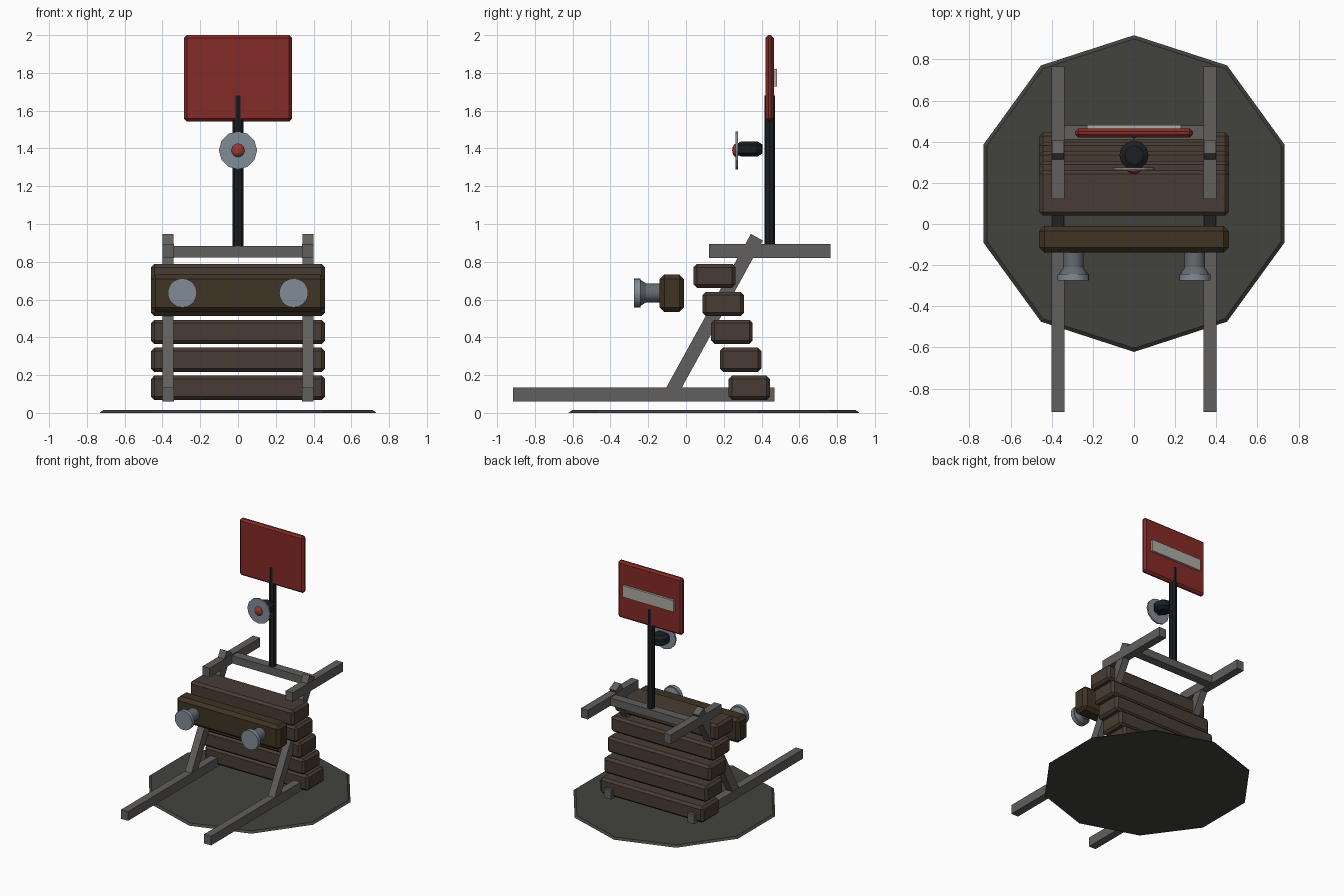
import bpy, bmesh, math
from mathutils import Matrix, Vector

if "Cube" in bpy.data.objects:
    bpy.data.objects.remove(bpy.data.objects["Cube"])


def material(name, rgb):
    m = bpy.data.materials.new(name)
    m.diffuse_color = (*rgb, 1)
    m.use_nodes = True
    m.node_tree.nodes["Principled BSDF"].inputs["Base Color"].default_value = m.diffuse_color
    return m


STEEL = material("weathered_steel", (0.12, 0.115, 0.11))
WOOD = material("sleeper_wood", (0.065, 0.046, 0.033))
DARK_WOOD = material("beam_wood", (0.05, 0.033, 0.017))
GRAVEL = material("gravel", (0.055, 0.055, 0.048))
RED = material("sign_red", (0.23, 0.024, 0.02))
BLACK = material("black_iron", (0.012, 0.014, 0.016))
PLATE = material("bright_steel", (0.22, 0.26, 0.31))
BUFFER = material("buffer_steel", (0.13, 0.145, 0.165))
PALE = material("pale_strip", (0.42, 0.41, 0.37))
LENS = material("lens_red", (0.32, 0.04, 0.03))


def finish(name, bm, mat, bevel=0):
    bmesh.ops.recalc_face_normals(bm, faces=bm.faces)
    me = bpy.data.meshes.new(name)
    bm.to_mesh(me)
    bm.free()
    me.materials.append(mat)
    ob = bpy.data.objects.new(name, me)
    bpy.context.collection.objects.link(ob)
    if bevel:
        mod = ob.modifiers.new("chamfer", "BEVEL")
        mod.width, mod.segments = bevel, 1
    return ob


def box(name, x, y, z, mat, bevel=0):
    """Box from (min, max) pairs."""
    bm = bmesh.new()
    bmesh.ops.create_cube(bm, size=1)
    for v in bm.verts:
        v.co = [sum(r) / 2 + c * (r[1] - r[0]) for r, c in zip((x, y, z), v.co)]
    return finish(name, bm, mat, bevel)


def lathe(name, profile, sides, loc, mat, forward=False, smooth=False):
    """Closed turned solid from (radius, height) pairs; forward points its axis to -y."""
    bm = bmesh.new()
    rings = [[bm.verts.new((r * math.sin(2 * math.pi * i / sides),
                            r * math.cos(2 * math.pi * i / sides), h))
              for i in range(sides)] for r, h in profile]
    for a, b in zip(rings, rings[1:]):
        for i in range(sides):
            j = (i + 1) % sides
            bm.faces.new((a[i], a[j], b[j], b[i]))
    bm.faces.new(rings[0])
    bm.faces.new(rings[-1])
    rot = Matrix.Rotation(math.pi / 2, 4, "X") if forward else Matrix()
    bm.transform(Matrix.Translation(loc) @ rot)
    ob = finish(name, bm, mat)
    if smooth:
        bpy.ops.object.select_all(action="DESELECT")
        ob.select_set(True)
        bpy.context.view_layer.objects.active = ob
        bpy.ops.object.shade_smooth_by_angle(angle=math.radians(30))
    return ob


def bar_between(name, x, start, end, width, depth, mat):
    """Square-cut bar in a yz plane."""
    a, b = Vector((x, *start)), Vector((x, *end))
    d = b - a
    bm = bmesh.new()
    bmesh.ops.create_cube(bm, size=1)
    bm.transform(Matrix.Translation((a + b) / 2)
                 @ Matrix.Rotation(-math.atan2(d.y, d.z), 4, "X")
                 @ Matrix.Diagonal((width, depth, d.length, 1)))
    return finish(name, bm, mat)


# Ground pad
lathe("ground_pad", [(0.77, 0), (0.752, 0.014)], 10, (0, 0.148, 0), GRAVEL)

# Steel frame on both sides
for side, s in (("left", -1), ("right", 1)):
    x = (s * 0.37 - 0.031, s * 0.37 + 0.031)
    box(f"{side}_lower_rail", x, (-0.915, 0.468), (0.06, 0.134), STEEL)
    box(f"{side}_upper_rail", x, (0.122, 0.766), (0.82, 0.893), STEEL)
    bar_between(f"{side}_brace", s * 0.37, (-0.082, 0.1), (0.375, 0.93), 0.058, 0.072, STEEL)
box("frame_crossbar", (-0.345, 0.345), (0.41, 0.48), (0.822, 0.884), STEEL)

# Stepped stack of sleepers
for i in range(5):
    y, z = 0.335 - 0.046 * i, 0.133 + 0.148 * i
    box(f"sleeper_{i + 1}", (-0.461, 0.461), (y - 0.11, y + 0.11),
        (z - 0.064, z + 0.064), WOOD, 0.018)

# Front beam and buffers
box("buffer_beam", (-0.461, 0.461), (-0.139, -0.01), (0.534, 0.733), DARK_WOOD, 0.025)
for side, s in (("left", -1), ("right", 1)):
    loc = (s * 0.295, 0, 0.635)
    lathe(f"{side}_buffer_stem", [(0.05, 0.12), (0.05, 0.212), (0.072, 0.245)],
          20, loc, BUFFER, True, True)
    lathe(f"{side}_buffer_head", [(0.077, 0.242), (0.077, 0.274)],
          20, loc, PLATE, True, True)

# Sign on its post
lathe("sign_post", [(0.028, 0.84), (0.028, 1.68)], 8, (0, 0.443, 0), BLACK)
box("sign_board", (-0.286, 0.286), (0.421, 0.465), (1.543, 2.0), RED, 0.015)
box("sign_strip", (-0.228, 0.228), (0.455, 0.482), (1.727, 1.82), PALE)

# Signal lamp
lathe("lamp_body", [(0.045, -0.04), (0.071, -0.022), (0.071, 0.022), (0.045, 0.04)],
      12, (0, 0.335, 1.397), BLACK)
lathe("lamp_plate", [(0.101, -0.275), (0.101, -0.263)], 12, (0, 0, 1.39), PLATE, True)
bm = bmesh.new()
bmesh.ops.create_uvsphere(bm, u_segments=12, v_segments=8, radius=0.036)
bm.transform(Matrix.Translation((0, 0.266, 1.39)) @ Matrix.Diagonal((1, 0.6, 1, 1)))
finish("lamp_lens", bm, LENS)
